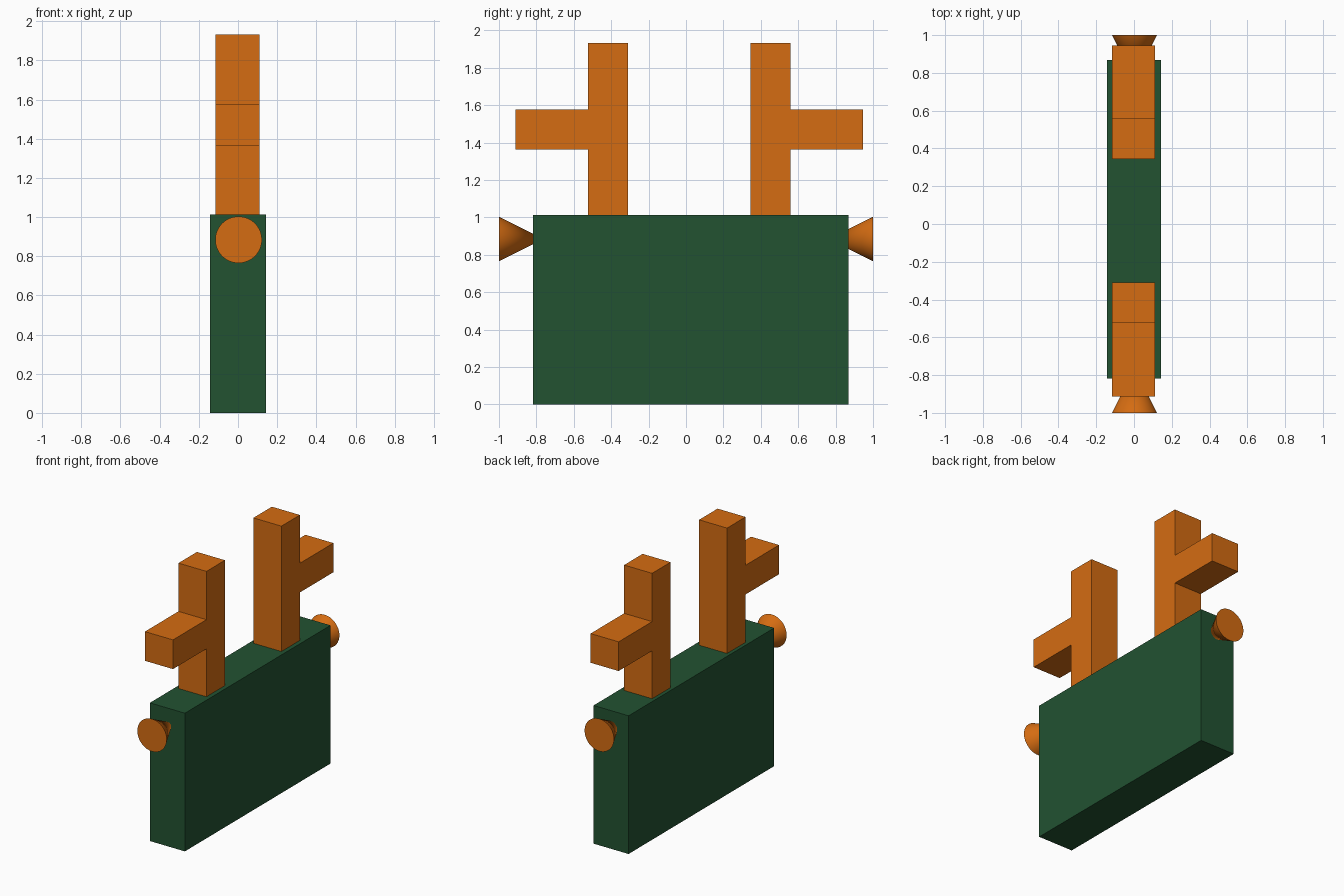
import bpy
from math import pi, radians

if "Cube" in bpy.data.objects:
    bpy.data.objects.remove(bpy.data.objects["Cube"])


def material(name, rgb):
    m = bpy.data.materials.new(name)
    m.diffuse_color = (*rgb, 1)
    m.use_nodes = True
    m.node_tree.nodes["Principled BSDF"].inputs["Base Color"].default_value = m.diffuse_color
    return m


green = material("green", (0.016, 0.085, 0.031))
orange = material("orange", (0.66, 0.15, 0.006))


def box(name, mat, x, y, z):
    """Box from (min, max) ranges on each axis."""
    bpy.ops.mesh.primitive_cube_add(size=1, location=[sum(r) / 2 for r in (x, y, z)])
    ob = bpy.context.object
    ob.name = name
    ob.scale = [r[1] - r[0] for r in (x, y, z)]
    bpy.ops.object.transform_apply(location=False, rotation=False, scale=True)
    ob.data.materials.append(mat)


# Body slab
BODY_TOP = 1.013
box("body", green, (-0.142, 0.142), (-0.818, 0.868), (0, BODY_TOP))

ANTLER_X = (-0.116, 0.111)
EAR_R, EAR_LEN = 0.119, 0.238
MID = 0.017  # the antlers mirror about this y

for side, label in ((-1, "front"), (1, "back")):
    def span(a, b):
        return sorted((MID + side * a, MID + side * b))

    # Antler post and its outward branch
    box(label + "_antler_post", orange, ANTLER_X, span(0.327, 0.541), (BODY_TOP, 1.932))
    box(label + "_antler_branch", orange, ANTLER_X, span(0.541, 0.929), (1.364, 1.578))

    # Flared ear: cone with its tip inside the body
    bpy.ops.mesh.primitive_cone_add(
        vertices=64, radius1=EAR_R, radius2=0, depth=EAR_LEN,
        location=(0.003, side * (1 - EAR_LEN / 2), 0.884),
        rotation=(side * pi / 2, 0, 0))
    ear = bpy.context.object
    ear.name = label + "_ear"
    ear.data.materials.append(orange)
    bpy.ops.object.shade_smooth_by_angle(angle=radians(30))
